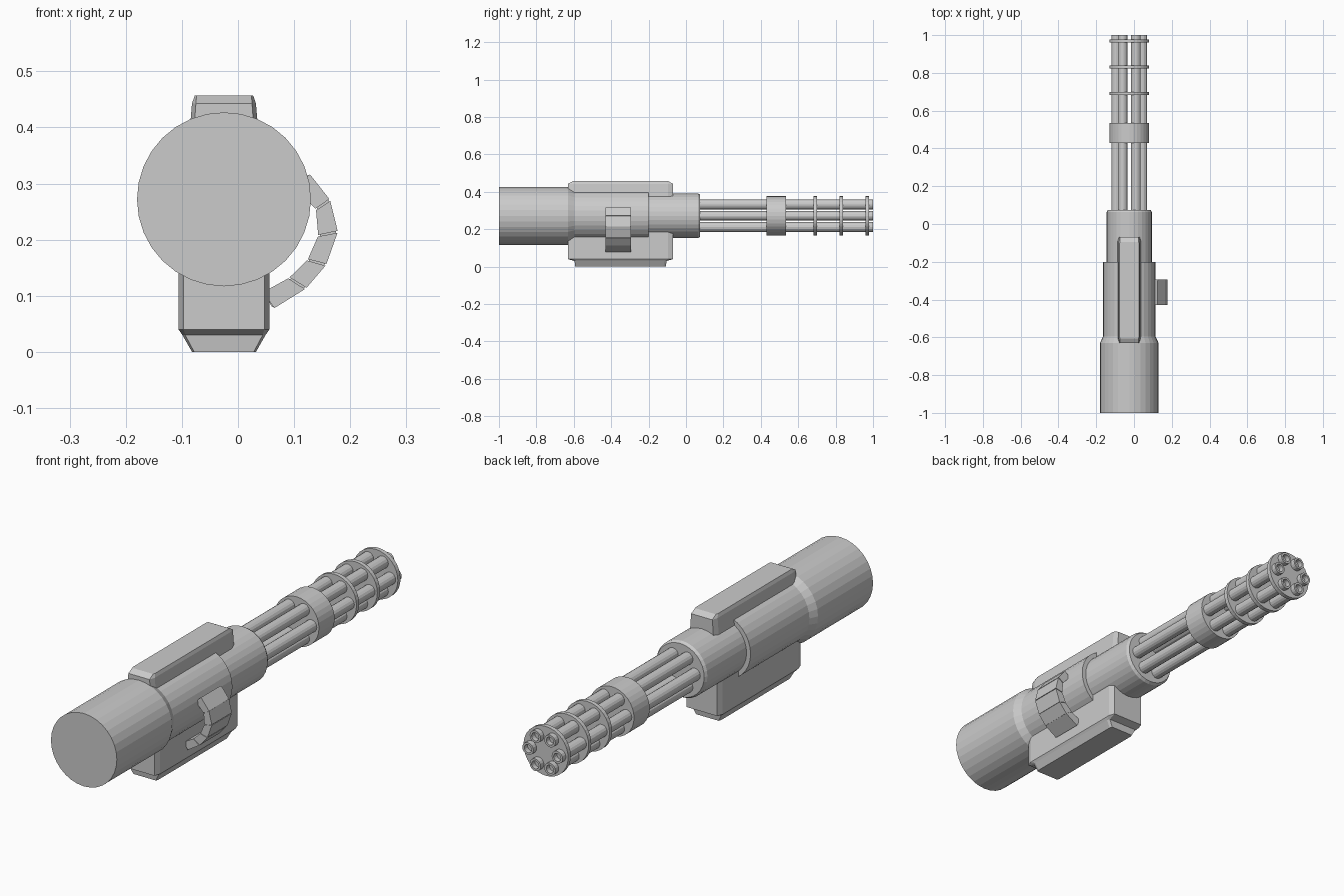
import bpy, bmesh
from math import cos, sin, pi

if "Cube" in bpy.data.objects:
    bpy.data.objects.remove(bpy.data.objects["Cube"])

CX, CZ = -0.025, 0.272   # axis of the gun


def finish(name, bm):
    bmesh.ops.remove_doubles(bm, verts=bm.verts, dist=1e-5)
    bmesh.ops.recalc_face_normals(bm, faces=bm.faces)
    me = bpy.data.meshes.new(name)
    bm.to_mesh(me)
    bm.free()
    ob = bpy.data.objects.new(name, me)
    bpy.context.collection.objects.link(ob)
    return ob


def skin(bm, rings, caps=True):
    """Join equal-length loops of points with quads."""
    rows = [[bm.verts.new(p) for p in r] for r in rings]
    n = len(rows[0])
    for a, b in zip(rows, rows[1:]):
        for i in range(n):
            j = (i + 1) % n
            bm.faces.new((a[i], a[j], b[j], b[i]))
    if caps:
        bm.faces.new(rows[0])
        bm.faces.new(rows[-1])


def lathe(name, profile, x=CX, z=CZ, sides=32):
    """Turn a (radius, y) profile around an axis along y."""
    bm = bmesh.new()
    skin(bm, [[(x + r * cos(2 * pi * i / sides), y, z + r * sin(2 * pi * i / sides))
               for i in range(sides)] for r, y in profile])
    return finish(name, bm)


def housing(name, levels, cy=-0.35):
    """Corner-cut box from levels of (z, half width, half length, x cut, y cut)."""
    bm = bmesh.new()
    rings = []
    for z, w, l, cx, cl in levels:
        plan = [(w, l - cl), (w - cx, l), (cx - w, l), (-w, l - cl),
                (-w, cl - l), (cx - w, -l), (w - cx, -l), (w, cl - l)]
        rings.append([(CX + px, cy + py, z) for px, py in plan])
    skin(bm, rings)
    return finish(name, bm)


# Stepped main body
lathe("main_body", [(0.155, -1), (0.155, -0.63), (0.139, -0.595), (0.139, -0.2),
                    (0.12, -0.2), (0.12, 0.063), (0.113, 0.075)])

# Top cover and lower ammunition box
housing("top_cover", [(0.36, 0.064, 0.28, 0.008, 0.025),
                      (0.443, 0.057, 0.28, 0.007, 0.025),
                      (0.457, 0.052, 0.255, 0.003, 0.01)])
housing("ammo_box", [(0.0, 0.057, 0.242, 0.004, 0.012),
                     (0.03, 0.074, 0.246, 0.005, 0.012),
                     (0.04, 0.081, 0.28, 0.009, 0.025),
                     (0.2, 0.081, 0.28, 0.009, 0.025)])

# Six hollow barrels
for k in range(6):
    a = k * pi / 3
    lathe(f"barrel_{k + 1}", [(0.026, 0.05), (0.026, 1), (0.017, 1), (0.017, 0.9)],
          CX + 0.069 * cos(a), CZ + 0.069 * sin(a), 16)

# Barrel clamp and thin support discs
for name, y0, y1 in (("barrel_clamp", 0.43, 0.535), ("disc_rear", 0.682, 0.7),
                     ("disc_middle", 0.822, 0.84), ("disc_front", 0.96, 0.978)):
    lathe(name, [(0.105, y0), (0.105, y1)])

# Feed belt: links between joints given as (outer x, z, inner x, z)
joints = [(0.127, 0.318, 0.101, 0.295), (0.164, 0.271, 0.139, 0.254),
          (0.178, 0.214, 0.143, 0.207), (0.157, 0.155, 0.124, 0.164),
          (0.121, 0.113, 0.091, 0.132), (0.063, 0.077, 0.044, 0.106)]
Y0, Y1 = -0.43, -0.295


def mix(p, q, t):
    return [u + (v - u) * t for u, v in zip(p, q)]


def belt_ring(j, inset):
    t = inset / 0.035
    ox, oz = mix(j[:2], j[2:], t)
    ix, iz = mix(j[2:], j[:2], t)
    return [(ox, Y0 + inset, oz), (ox, Y1 - inset, oz), (ix, Y1 - inset, iz), (ix, Y0 + inset, iz)]


for k, (p, q) in enumerate(zip(joints, joints[1:])):
    bm = bmesh.new()
    skin(bm, [belt_ring(mix(p, q, 0.03), 0), belt_ring(mix(p, q, 0.97), 0)])
    finish(f"belt_link_{k + 1}", bm)
bm = bmesh.new()
skin(bm, [belt_ring(j, 0.003) for j in joints])
finish("belt_core", bm)
